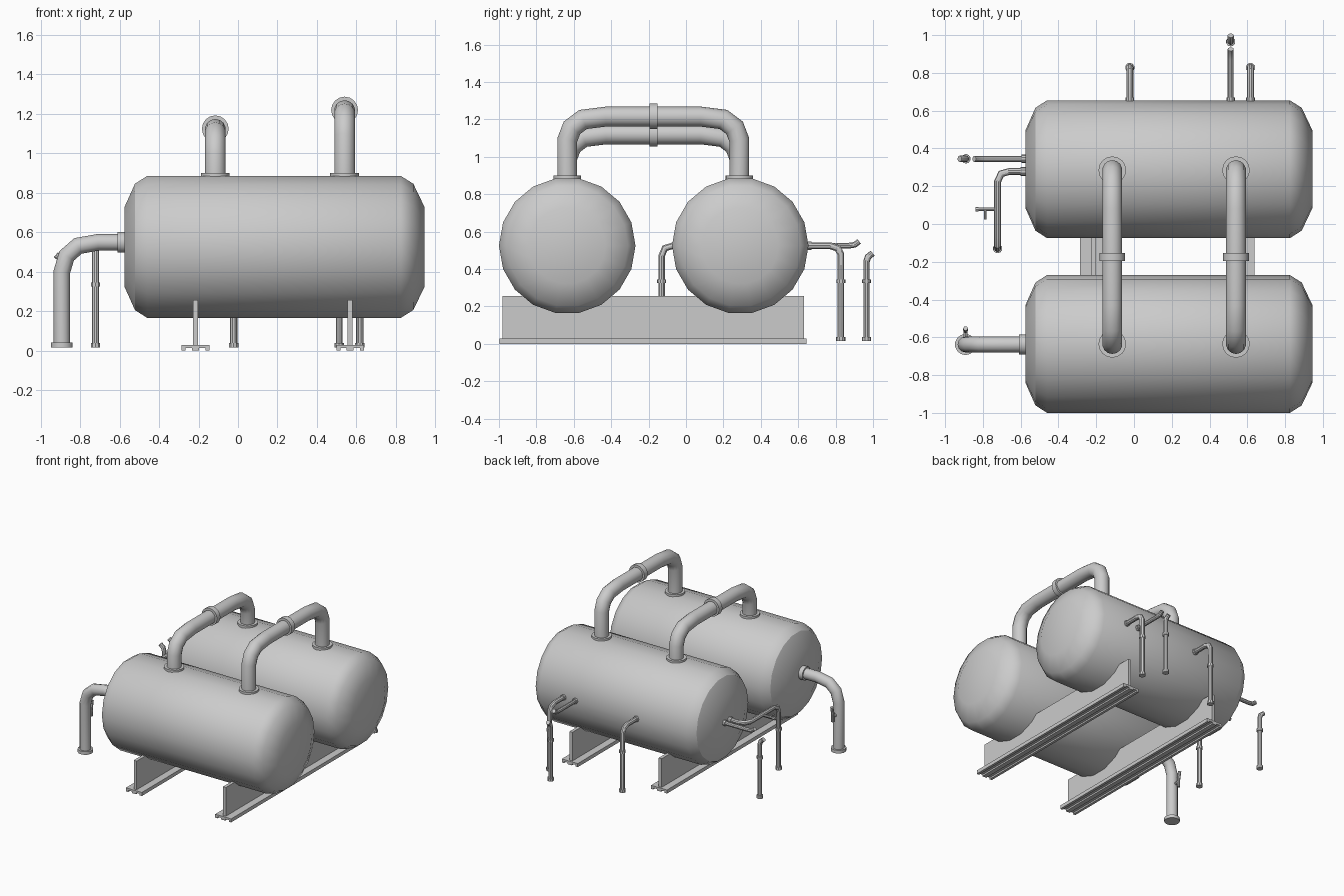
import bpy, bmesh, math
from mathutils import Vector, Matrix

if "Cube" in bpy.data.objects:
    bpy.data.objects.remove(bpy.data.objects["Cube"])


def finish(name, bm, angle=35):
    bmesh.ops.recalc_face_normals(bm, faces=bm.faces)
    me = bpy.data.meshes.new(name)
    bm.to_mesh(me)
    bm.free()
    ob = bpy.data.objects.new(name, me)
    bpy.context.collection.objects.link(ob)
    bpy.ops.object.select_all(action='DESELECT')
    ob.select_set(True)
    bpy.context.view_layer.objects.active = ob
    bpy.ops.object.shade_smooth_by_angle(angle=math.radians(angle))
    return ob


def skin(bm, rings):
    vs = [[bm.verts.new(p) for p in r] for r in rings]
    n = len(vs[0])
    for a, b in zip(vs, vs[1:]):
        for i in range(n):
            bm.faces.new((a[i], a[(i + 1) % n], b[(i + 1) % n], b[i]))
    bm.faces.new(vs[0])
    bm.faces.new(vs[-1])


def circle(c, d, r, n):
    d = Vector(d).normalized()
    u = Vector((0, 1, 0)) if abs(d.y) < 0.5 else Vector((1, 0, 0))
    u = (u - d * u.dot(d)).normalized()
    w = d.cross(u)
    return [Vector(c) + r * (math.cos(2 * math.pi * i / n) * u + math.sin(2 * math.pi * i / n) * w)
            for i in range(n)]


def tube(name, path, r, n=12):
    """Round pipe with mitred joints along a path."""
    P = [Vector(p) for p in path]
    ring = circle(P[0], P[1] - P[0], r, n)
    rings = [ring]
    for i in range(1, len(P)):
        d = (P[i] - P[i - 1]).normalized()
        t = d if i == len(P) - 1 else (d + (P[i + 1] - P[i]).normalized()).normalized()
        ring = [v + d * ((P[i] - v).dot(t) / d.dot(t)) for v in ring]
        rings.append(ring)
    bm = bmesh.new()
    skin(bm, rings)
    return finish(name, bm)


def lathe(name, start, axis, profile, n=12, angle=33):
    """Straight turned part: profile of (distance, radius)."""
    bm = bmesh.new()
    s, a = Vector(start), Vector(axis)
    skin(bm, [circle(s + a * t, a, r, n) for t, r in profile])
    return finish(name, bm, angle)


X, Y, Z = (1, 0, 0), (0, 1, 0), (0, 0, 1)
FY, RY, TZ = -0.635, 0.29, 0.525

# tanks
for label, y in (("front", FY), ("rear", RY)):
    lathe(label + "_tank", (0, y, TZ), X,
          [(-.575, .205), (-.522, .325), (-.46, .365),
           (.825, .365), (.888, .325), (.945, .205)], 18)

# support rails: web plate on a grooved foot flange
for label, x in (("left", -.215), ("right", .568)):
    bm = bmesh.new()
    bmesh.ops.create_cube(bm, size=1, matrix=Matrix.Translation((x, -.175, .14)) @
                          Matrix.Diagonal((.026, 1.61, .23, 1)))
    finish(label + "_support_web", bm)
    half = [(.07, .028), (.07, 0), (.05, 0), (.05, .012), (.018, .012), (.018, 0)]
    prof = half + [(-a, b) for a, b in reversed(half)]
    bm = bmesh.new()
    skin(bm, [[Vector((x + a, y, b)) for a, b in prof] for y in (-.997, .645)])
    finish(label + "_support_foot", bm)

# overhead crossover pipes with tank collars and central coupling
for label, x, z in (("left", -.115, 1.12), ("right", .54, 1.215)):
    half = [(0, .87 - z), (0, -.125), (.025, -.06), (.085, -.015), (.205, 0)]
    pts = [(x, FY + a, z + b) for a, b in half]
    pts += [(x, RY - .005 - a, z + b) for a, b in reversed(half)]
    tube(label + "_crossover_pipe", pts, .053, 14)
    for side, y in (("front", FY), ("rear", RY - .005)):
        lathe(f"{label}_{side}_collar", (x, y, .87), Z, [(0, .073), (.03, .073)], 16)
    lathe(label + "_coupling", (x, -.195, z + .003), Y, [(0, .068), (.042, .068)], 16)

# large outlet pipe on the left end of the front tank
tube("outlet_pipe", [(-.56, FY - .003, .548), (-.71, FY - .003, .548), (-.81, FY - .003, .53),
                     (-.868, FY - .003, .48), (-.892, FY - .003, .4), (-.892, FY - .003, .02)], .042)
lathe("outlet_collar", (-.61, FY - .003, .548), X, [(0, .053), (.04, .053)], 14)
lathe("outlet_foot", (-.892, FY - .003, .015), Z, [(0, .056), (.025, .056)], 14)
tube("outlet_valve_stem", [(-.892, -.61, .31), (-.892, -.56, .31)], .011, 8)
tube("outlet_valve_handle", [(-.892, -.565, .27), (-.892, -.565, .33), (-.892, -.553, .39)], .012, 8)


def post_fittings(name, x, y):
    lathe(name + "_foot", (x, y, .015), Z, [(0, .025), (.022, .025)], 10)
    lathe(name + "_joint", (x, y, .325), Z, [(0, .024), (.02, .024)], 10)


# rear drain pipes
for label, x in (("left", -.022), ("right", .617)):
    name = label + "_drain"
    tube(name + "_pipe", [(x, .63, TZ), (x, .77, TZ), (x, .81, .512), (x, .828, .48),
                          (x, .828, .02)], .019, 10)
    post_fittings(name, x, .828)
    lathe(name + "_collar", (x, .64, TZ), Y, [(0, .023), (.03, .023)], 10)

# drain pipe that wraps from the left end of the rear tank
x, y = -.722, -.13
tube("side_drain_pipe", [(-.56, .278, TZ), (-.66, .278, TZ), (-.703, .266, TZ), (x, .225, TZ),
                         (x, -.07, TZ), (x, -.113, .512), (x, y, .47), (x, y, .02)], .018, 10)
post_fittings("side_drain", x, y)
lathe("side_drain_collar", (-.6, .278, TZ), X, [(0, .023), (.03, .023)], 10)
tube("side_valve_stem", [(x, .078, TZ), (-.835, .078, TZ)], .009, 8)
tube("side_valve_handle", [(-.787, .085, TZ), (-.787, .025, TZ)], .006, 8)
lathe("side_valve_cap", (-.838, .078, TZ), X, [(0, .013), (.015, .013)], 8)

# severed pipes: a bent stub on the tank and a separate bent post
for label, s, d in (("rear", Vector((.512, .63, 0)), Vector(Y)),
                    ("side", Vector((-.555, .345, 0)), Vector((-1, 0, 0)))):
    far = .335

    def at(t, z):
        p = s + d * t
        return (p.x, p.y, z)
    off = 0 if label == "rear" else -.005
    tube(label + "_broken_stub", [at(0, TZ), at(.24 + off, TZ), at(.272 + off, .53),
                                  at(.296 + off, .548)], .016, 10)
    lathe(label + "_broken_collar", at(.01, TZ), d, [(0, .022), (.03, .022)], 10)
    tube(label + "_broken_post", [at(far, .02), at(far, .44), at(far + .008, .465),
                                  at(far + .033, .485)], .017, 10)
    p = at(far, 0)
    post_fittings(label + "_broken_post", p[0], p[1])
